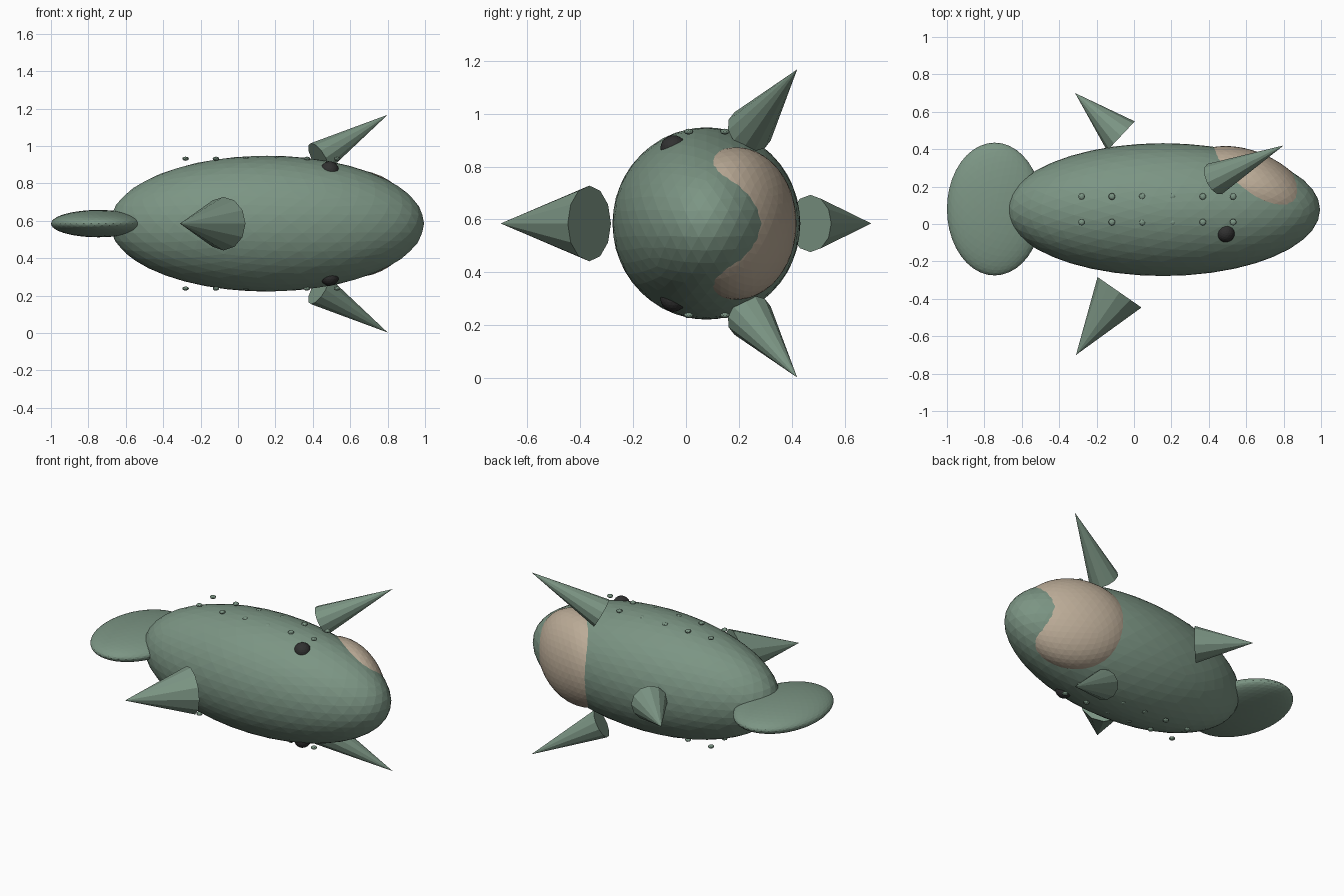
import bpy
import math
from mathutils import Vector

if "Cube" in bpy.data.objects:
    bpy.data.objects.remove(bpy.data.objects["Cube"], do_unlink=True)

MID_Z = 0.585  # plane of symmetry between upper and lower parts


def material(name, rgb):
    m = bpy.data.materials.new(name)
    m.use_nodes = True
    m.diffuse_color = (*rgb, 1)
    bsdf = m.node_tree.nodes["Principled BSDF"]
    bsdf.inputs["Base Color"].default_value = (*rgb, 1)
    bsdf.inputs["Roughness"].default_value = 0.7
    return m


green = material("sage_green", (0.20, 0.30, 0.23))
beige = material("warm_beige", (0.50, 0.41, 0.31))
black = material("dark_grey", (0.03, 0.03, 0.03))


def ellipsoid(name, centre, radii, mat, detail=4, turn=0):
    bpy.ops.mesh.primitive_ico_sphere_add(subdivisions=detail, radius=1, location=centre,
                                          rotation=(0, 0, math.radians(turn)))
    ob = bpy.context.object
    ob.name = name
    ob.scale = radii
    ob.data.materials.append(mat)
    return ob


def cone_fin(name, base, tip, radius):
    base, tip = Vector(base), Vector(tip)
    axis = tip - base
    bpy.ops.mesh.primitive_cone_add(vertices=12, radius1=radius, radius2=0,
                                    depth=axis.length, location=(base + tip) / 2)
    ob = bpy.context.object
    ob.name = name
    ob.rotation_euler = axis.to_track_quat("Z", "Y").to_euler()
    ob.data.materials.append(green)
    return ob


# Main masses: body, flat tail and the belly patch bulging from the rear side
ellipsoid("body", (0.155, 0.077, MID_Z), (0.84, 0.355, 0.363), green)
ellipsoid("tail", (-0.745, 0.08, MID_Z), (0.255, 0.355, 0.073), green)
ellipsoid("belly_patch", (0.612, 0.19, MID_Z), (0.345, 0.2, 0.288), beige, turn=-22.6)

# Fins on the front and back
cone_fin("front_fin", (-0.0775, -0.365, MID_Z), (-0.31, -0.70, MID_Z), 0.143)
cone_fin("back_fin", (-0.07, 0.47, MID_Z), (-0.315, 0.70, MID_Z), 0.108)

# Parts mirrored above and below the middle plane
for side, s in (("upper", 1), ("lower", -1)):
    cone_fin(side + "_fin", (0.43, 0.24, MID_Z + s * 0.352), (0.8, 0.42, MID_Z + s * 0.582), 0.09)
    ellipsoid(side + "_eye", (0.49, -0.047, MID_Z + s * 0.283), (0.05, 0.05, 0.05), black, 3)
    for i in range(6):
        for j in range(2):
            ellipsoid(f"{side}_stud_{i}_{j}", (-0.28 + i * 0.162, 0.01 + j * 0.137, MID_Z + s * 0.347),
                      (0.018, 0.018, 0.011), green, 2)
